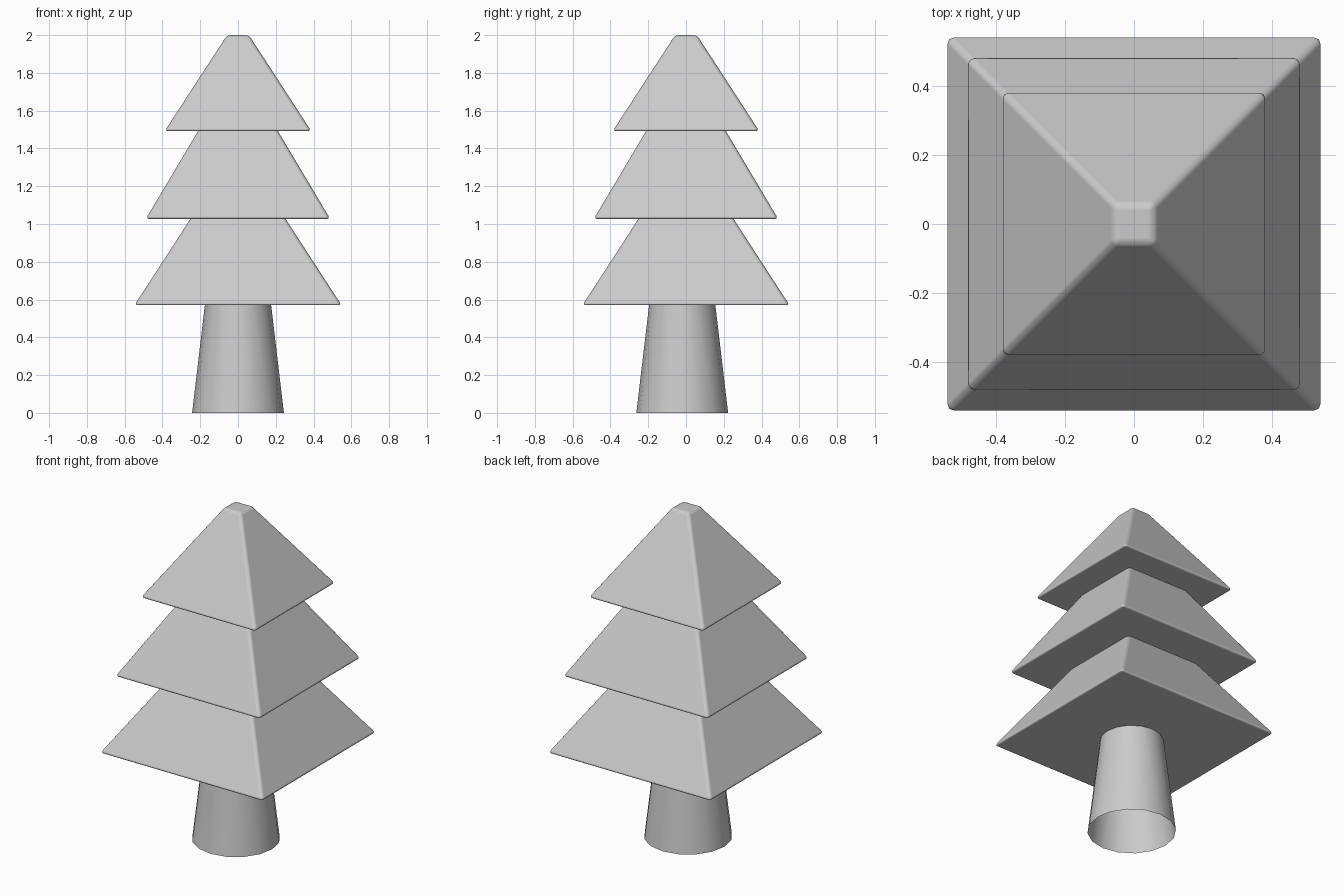
import bpy, bmesh
from math import pi
from mathutils import Matrix

if "Cube" in bpy.data.objects:
    bpy.data.objects.remove(bpy.data.objects["Cube"])


def add_frustum(name, sides, r_bottom, r_top, z0, z1, y=0.0, rot=0.0, caps=True):
    bm = bmesh.new()
    bmesh.ops.create_cone(bm, cap_ends=caps, segments=sides, radius1=r_bottom,
                          radius2=r_top, depth=z1 - z0,
                          matrix=Matrix.Translation((0, y, (z0 + z1) / 2))
                          @ Matrix.Rotation(rot, 4, 'Z'))
    for f in bm.faces:
        f.smooth = True
    mesh = bpy.data.meshes.new(name)
    bm.to_mesh(mesh)
    bm.free()
    obj = bpy.data.objects.new(name, mesh)
    bpy.context.collection.objects.link(obj)
    return obj


# Open tapered trunk, set slightly towards the front
add_frustum("trunk", 16, 0.243, 0.172, 0.0, 0.60, y=-0.02, caps=False)

# Square foliage tiers: half width at base, taper per unit height, base z, top z
tiers = [
    ("lower_foliage", 0.548, 0.648, 0.57, 1.12),
    ("middle_foliage", 0.488, 0.595, 1.027, 1.58),
    ("upper_foliage", 0.388, 0.650, 1.492, 2.0),
]
for name, half, taper, z0, z1 in tiers:
    top = half - taper * (z1 - z0)
    tier = add_frustum(name, 4, half * 2 ** 0.5, top * 2 ** 0.5, z0, z1, rot=pi / 4)
    bevel = tier.modifiers.new("soft_edges", 'BEVEL')
    bevel.width = 0.018
    bevel.segments = 3
    bevel.limit_method = 'ANGLE'
    bevel.harden_normals = True
